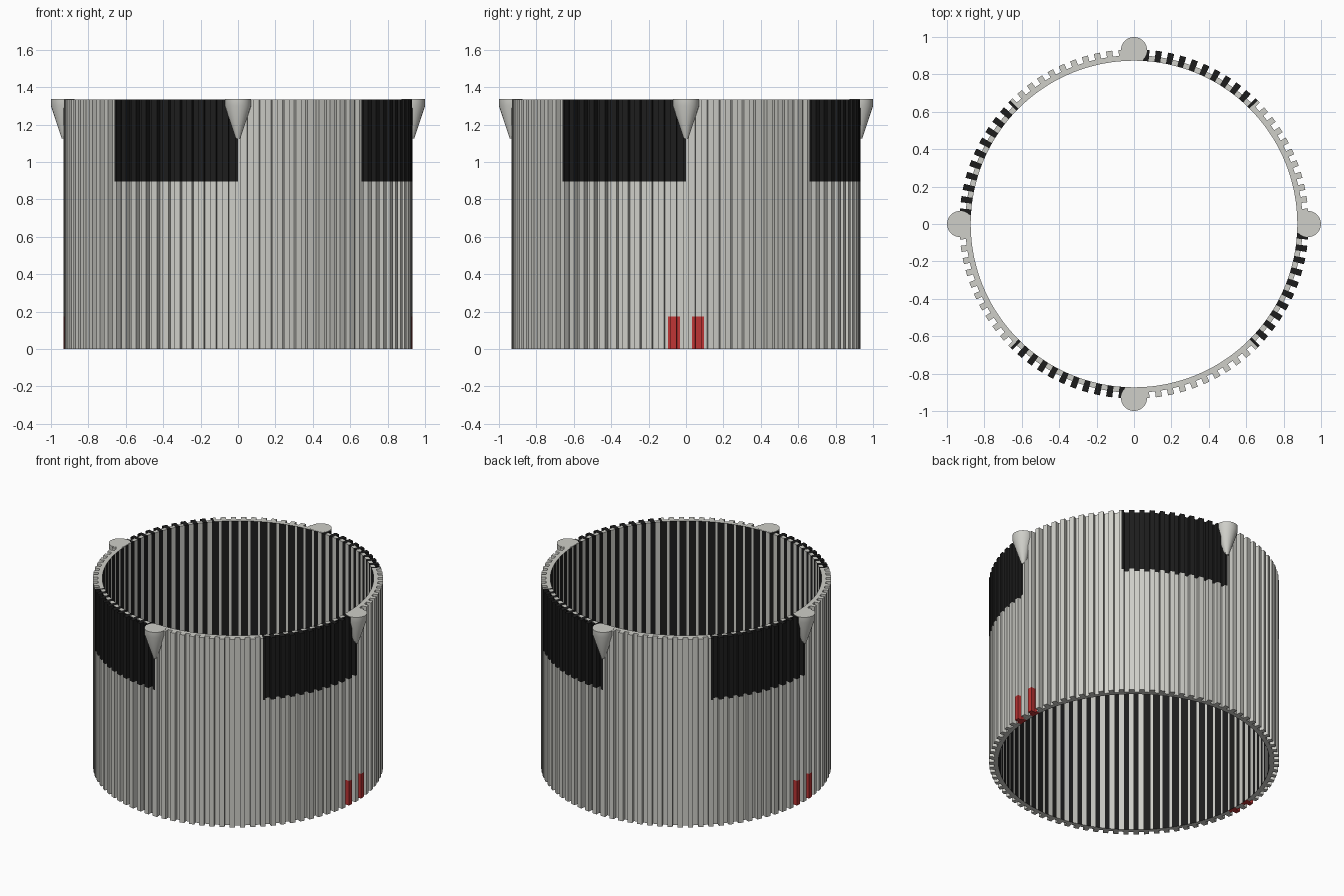
import bpy, bmesh, math

if "Cube" in bpy.data.objects:
    bpy.data.objects.remove(bpy.data.objects["Cube"])

RIBS = 88              # vertical ribs around the ring
SUB = 4                # columns per rib period
N = RIBS * SUB
H = 1.335
R_IN, R_BASE, R_RIB = 0.873, 0.902, 0.934
LEVELS = [0.0, 0.175, 0.897, H]


def material(name, rgb):
    m = bpy.data.materials.new(name)
    m.diffuse_color = (*rgb, 1)
    m.use_nodes = True
    m.node_tree.nodes["Principled BSDF"].inputs["Base Color"].default_value = m.diffuse_color
    return m


GREY = material("light_grey", (0.62, 0.62, 0.58))
BLACK = material("black", (0.012, 0.012, 0.012))
RED = material("red", (0.52, 0.035, 0.035))


def finish(bm, name, mats):
    me = bpy.data.meshes.new(name)
    bm.to_mesh(me)
    bm.free()
    for m in mats:
        me.materials.append(m)
    ob = bpy.data.objects.new(name, me)
    bpy.context.collection.objects.link(ob)
    return ob


# Ribbed ring wall: columns around, alternating groove and rib
bm = bmesh.new()


def pt(r, a, z):
    return (r * math.cos(a), r * math.sin(a), z)


def quad(points, mat):
    f = bm.faces.new([bm.verts.new(p) for p in points])
    f.material_index = mat


def is_rib(j):
    return j % SUB in (0, SUB - 1)     # ribs centred on whole periods


def radius(j):
    return R_RIB if is_rib(j) else R_BASE


for j in range(N):
    a0, a1 = (math.tau * k / N for k in (j, j + 1))
    deg = 360 * (j + 0.5) / N
    panel = deg % 90 > 45
    cell = ((j + SUB // 2) // SUB) % (RIBS // 2)
    red = cell in (1, RIBS // 2 - 1)
    r, r_prev, r_next = radius(j), radius(j - 1), radius(j + 1)
    for b in range(3):
        z0, z1 = LEVELS[b], LEVELS[b + 1]
        mat = 2 if (b == 0 and red) else 1 if (b == 2 and panel) else 0
        quad([pt(r, a0, z0), pt(r, a1, z0), pt(r, a1, z1), pt(r, a0, z1)], mat)
        # rib flanks
        if r > r_prev:
            quad([pt(r_prev, a0, z0), pt(r, a0, z0), pt(r, a0, z1), pt(r_prev, a0, z1)], mat)
        if r > r_next:
            quad([pt(r, a1, z0), pt(r_next, a1, z0), pt(r_next, a1, z1), pt(r, a1, z1)], mat)
    # striped inner wall
    q = j % SUB
    inner = 1 if (is_rib(j) if panel else q != 1) else 0
    quad([pt(R_IN, a1, 0), pt(R_IN, a0, 0), pt(R_IN, a0, H), pt(R_IN, a1, H)], inner)
    # top and bottom rims
    top = 1 if (panel and is_rib(j)) else 0
    quad([pt(R_IN, a0, H), pt(r, a0, H), pt(r, a1, H), pt(R_IN, a1, H)], top)
    quad([pt(R_IN, a1, 0), pt(r, a1, 0), pt(r, a0, 0), pt(R_IN, a0, 0)], 2 if red else 0)
bmesh.ops.remove_doubles(bm, verts=bm.verts, dist=1e-5)
finish(bm, "ribbed_ring", [GREY, BLACK, RED])

# Four pointed brackets at the rim, cut flat against the inner wall
PROFILE = [(0.07, H + 0.002), (0.07, 1.30), (0.012, 1.125)]
for k in range(4):
    bm = bmesh.new()
    rings = []
    for r, z in PROFILE:
        rings.append([bm.verts.new((max(0.93 + r * math.cos(t), R_IN + 0.002), r * math.sin(t), z))
                      for t in (math.tau * i / 24 for i in range(24))])
    for up, lo in zip(rings, rings[1:]):
        for i in range(24):
            n = (i + 1) % 24
            bm.faces.new((up[i], lo[i], lo[n], up[n]))
    bm.faces.new(rings[0])
    bm.faces.new(rings[-1][::-1])
    ob = finish(bm, f"bracket_cone_{k + 1}", [GREY])
    ob.rotation_euler.z = k * math.pi / 2
    bpy.ops.object.select_all(action='DESELECT')
    ob.select_set(True)
    bpy.context.view_layer.objects.active = ob
    bpy.ops.object.shade_smooth_by_angle(angle=math.radians(30))
